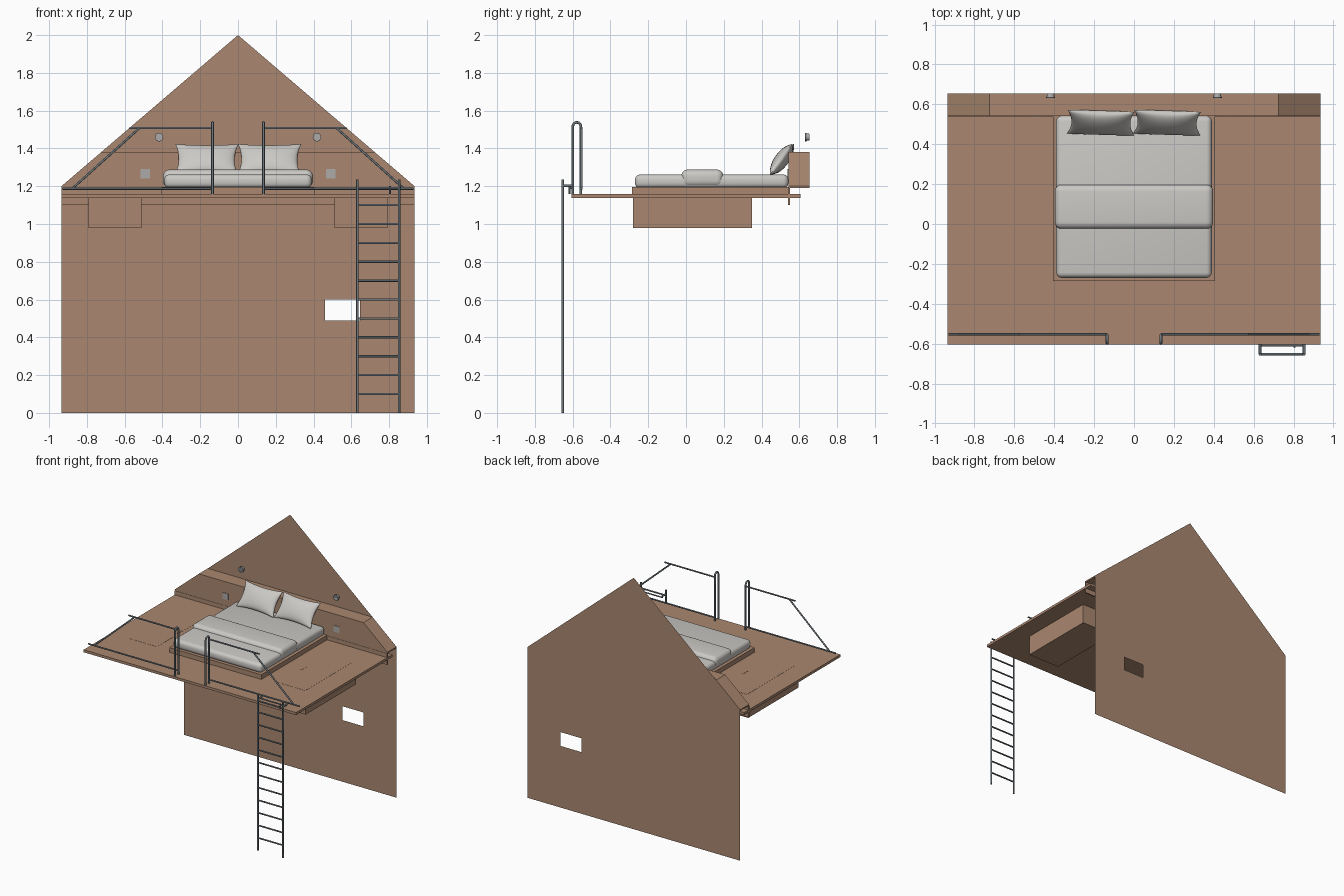
import bpy, bmesh, math
from mathutils import Vector, Matrix

if "Cube" in bpy.data.objects:
    bpy.data.objects.remove(bpy.data.objects["Cube"])


def material(name, rgb):
    m = bpy.data.materials.new(name)
    m.diffuse_color = (*rgb, 1)
    m.use_nodes = True
    m.node_tree.nodes["Principled BSDF"].inputs["Base Color"].default_value = m.diffuse_color
    return m


WOOD = material("warm wood", (0.40, 0.245, 0.16))
LINEN = material("pale linen", (0.60, 0.585, 0.56))
METAL = material("grey steel", (0.16, 0.19, 0.21))
PLATE = material("light grey plastic", (0.42, 0.41, 0.40))


def make(name, bm, mat, smooth=False):
    me = bpy.data.meshes.new(name)
    bm.to_mesh(me)
    bm.free()
    ob = bpy.data.objects.new(name, me)
    bpy.context.collection.objects.link(ob)
    me.materials.append(mat)
    if smooth:
        bpy.ops.object.select_all(action='DESELECT')
        ob.select_set(True)
        bpy.context.view_layer.objects.active = ob
        bpy.ops.object.shade_smooth_by_angle(angle=math.radians(40))
    return ob


def box(name, lo, hi, mat, bevel=0, segments=4):
    lo, hi = Vector(lo), Vector(hi)
    bm = bmesh.new()
    bmesh.ops.create_cube(bm, size=1, matrix=Matrix.Translation((lo + hi) / 2)
                          @ Matrix.Diagonal((*(hi - lo), 1)))
    if bevel:
        bmesh.ops.bevel(bm, geom=bm.edges[:], offset=bevel, segments=segments,
                        profile=0.5, affect='EDGES')
    return make(name, bm, mat, bool(bevel))


def prism(name, outline, y0, y1, mat):
    """Extrude an x-z outline along y."""
    bm = bmesh.new()
    f = bm.faces.new([bm.verts.new((x, y0, z)) for x, z in outline])
    ext = bmesh.ops.extrude_face_region(bm, geom=[f])["geom"]
    bmesh.ops.translate(bm, vec=(0, y1 - y0, 0),
                        verts=[v for v in ext if isinstance(v, bmesh.types.BMVert)])
    bmesh.ops.recalc_face_normals(bm, faces=bm.faces[:])
    return make(name, bm, mat)


def tube(name, points, radius=0.006, mat=METAL):
    """Round bar along a path, turned into a mesh."""
    cu = bpy.data.curves.new(name, 'CURVE')
    cu.dimensions = '3D'
    cu.bevel_depth, cu.bevel_resolution, cu.use_fill_caps = radius, 2, True
    sp = cu.splines.new('POLY')
    sp.points.add(len(points) - 1)
    for p, co in zip(sp.points, points):
        p.co = (*co, 1)
    ob = bpy.data.objects.new(name, cu)
    bpy.context.collection.objects.link(ob)
    bpy.ops.object.select_all(action='DESELECT')
    ob.select_set(True)
    bpy.context.view_layer.objects.active = ob
    bpy.ops.object.convert(target='MESH')
    ob = bpy.context.object
    ob.data.materials.clear()
    ob.data.materials.append(mat)
    bpy.ops.object.shade_smooth_by_angle(angle=math.radians(50))


W, EAVE, PEAK, WALL_Y = 0.935, 1.2, 2.0, 0.656


def roof_x(z):
    return W * (PEAK - z) / (PEAK - EAVE)


# Gable wall: a single sheet with a window opening
bm = bmesh.new()
for loop in ([(-W, 0), (W, 0), (W, EAVE), (0, PEAK), (-W, EAVE)],
             [(0.46, 0.49), (0.645, 0.49), (0.645, 0.6), (0.46, 0.6)]):
    vs = [bm.verts.new((x, WALL_Y, z)) for x, z in loop]
    for a, b in zip(vs, vs[1:] + vs[:1]):
        bm.edges.new((a, b))
bmesh.ops.triangle_fill(bm, edges=bm.edges[:], use_beauty=True, normal=(0, -1, 0))
make("gable_wall", bm, WOOD)

# Loft floor, support plank and headboard shelf trimmed to the roof slope
box("loft_floor", (-W, -0.605, 1.138), (W, 0.605, 1.158), WOOD)
box("support_plank", (-W, 0.54, 1.10), (W, 0.55, 1.19), WOOD)
x = roof_x(1.38)
prism("headboard_shelf", [(-W, 1.19), (W, 1.19), (W, EAVE), (x, 1.38), (-x, 1.38), (-W, EAVE)],
      0.542, WALL_Y - 0.001, WOOD)

# Bed
box("bed_base", (-0.405, -0.285, 1.158), (0.405, 0.542, 1.195), WOOD)
box("mattress", (-0.39, -0.27, 1.19), (0.39, 0.542, 1.262), LINEN, 0.027)
box("folded_blanket", (-0.397, -0.025, 1.195), (0.397, 0.198, 1.288), LINEN, 0.035, 6)


def pillow(name, cx, turn):
    """Cushion with pinched sides and pointed corners."""
    n = 20
    bm = bmesh.new()
    for side in (1, -1):
        rows = []
        for j in range(n + 1):
            row = []
            for i in range(n + 1):
                u = math.sin((i / n - 0.5) * math.pi)
                v = math.sin((j / n - 0.5) * math.pi)
                t = math.sqrt(max(0, (1 - u * u) * (1 - v * v))) ** 0.9
                row.append(bm.verts.new((0.168 * u * (1 - 0.12 * (1 - v * v)),
                                         0.1 * v * (1 - 0.13 * (1 - u * u)),
                                         side * 0.038 * t)))
            rows.append(row)
        for j in range(n):
            for i in range(n):
                q = [rows[j][i], rows[j][i + 1], rows[j + 1][i + 1], rows[j + 1][i]]
                bm.faces.new(q if side > 0 else q[::-1])
    bmesh.ops.remove_doubles(bm, verts=bm.verts[:], dist=0.0002)
    bm.transform(Matrix.Translation((cx, 0.508, 1.342)) @ Matrix.Rotation(turn, 4, 'Z')
                 @ Matrix.Rotation(math.radians(54), 4, 'X'))
    make(name, bm, LINEN, True)


pillow("pillow_left", -0.166, -0.03)
pillow("pillow_right", 0.166, -0.03)

for s, side in ((-1, "left"), (1, "right")):
    def span(a, b):
        return sorted((s * a, s * b))

    # Storage box under the floor, its hatch lid and finger slot
    a, b = span(0.51, 0.792)
    box("storage_box_" + side, (a, -0.28, 0.98), (b, 0.35, 1.139), WOOD)
    a, b = span(0.53, 0.775)
    box("hatch_lid_" + side, (a, -0.26, 1.15), (b, 0.34, 1.159), WOOD)
    a, b = span(0.54, 0.553)
    box("hatch_slot_" + side, (a, 0.01, 1.155), (b, 0.07, 1.160), WOOD)

    # Socket plate and wall lamp
    a, b = span(0.465, 0.515)
    box("socket_plate_" + side, (a, 0.538, 1.24), (b, 0.543, 1.29), PLATE)
    bm = bmesh.new()
    bmesh.ops.create_cone(bm, cap_ends=True, segments=24, radius1=0.021, radius2=0.017,
                          depth=0.024, matrix=Matrix.Translation((s * 0.418, 0.643, 1.46))
                          @ Matrix.Rotation(-math.pi / 2, 4, 'X'))
    make("wall_lamp_" + side, bm, PLATE, True)
    bm = bmesh.new()
    bmesh.ops.create_cone(bm, cap_ends=True, segments=24, radius1=0.0225, radius2=0.0225,
                          depth=0.006, matrix=Matrix.Translation((s * 0.418, 0.634, 1.46))
                          @ Matrix.Rotation(-math.pi / 2, 4, 'X'))
    make("lamp_rim_" + side, bm, METAL, True)

    # Railing: hooped end post, top and bottom bars, sloping bar
    x = s * 0.135
    arc = [(x, -0.578 + 0.021 * math.cos(t * math.pi / 10), 1.517 + 0.021 * math.sin(t * math.pi / 10))
           for t in range(11)]
    tube("rail_hoop_" + side, [(x, -0.557, 1.158)] + arc + [(x, -0.599, 1.158)], 0.007)
    tube("rail_top_" + side, [(x, -0.553, 1.508), (s * 0.575, -0.553, 1.508)])
    tube("rail_bottom_" + side, [(x, -0.553, 1.187), (s * 0.93, -0.553, 1.187)])
    tube("rail_slope_" + side, [(s * 0.525, -0.553, 1.505), (s * 0.875, -0.553, 1.19)])

# Ladder with hooks onto the floor edge
for i, x in enumerate((0.632, 0.853)):
    tube("ladder_rail_%d" % i, [(x, -0.653, 0), (x, -0.653, 1.235)], 0.007)
    tube("ladder_hook_%d" % i, [(x, -0.653, 1.203), (x, -0.602, 1.203)], 0.007)
for i in range(12):
    z = 0.1 * (i + 1) if i < 11 else 1.19
    tube("ladder_rung_%d" % i, [(0.632, -0.653, z), (0.853, -0.653, z)])
tube("ladder_latch", [(0.805, -0.617, 1.16), (0.805, -0.617, 1.2)], 0.005)
tube("ladder_latch_bar", [(0.632, -0.61, 1.19), (0.853, -0.61, 1.19)], 0.005)
